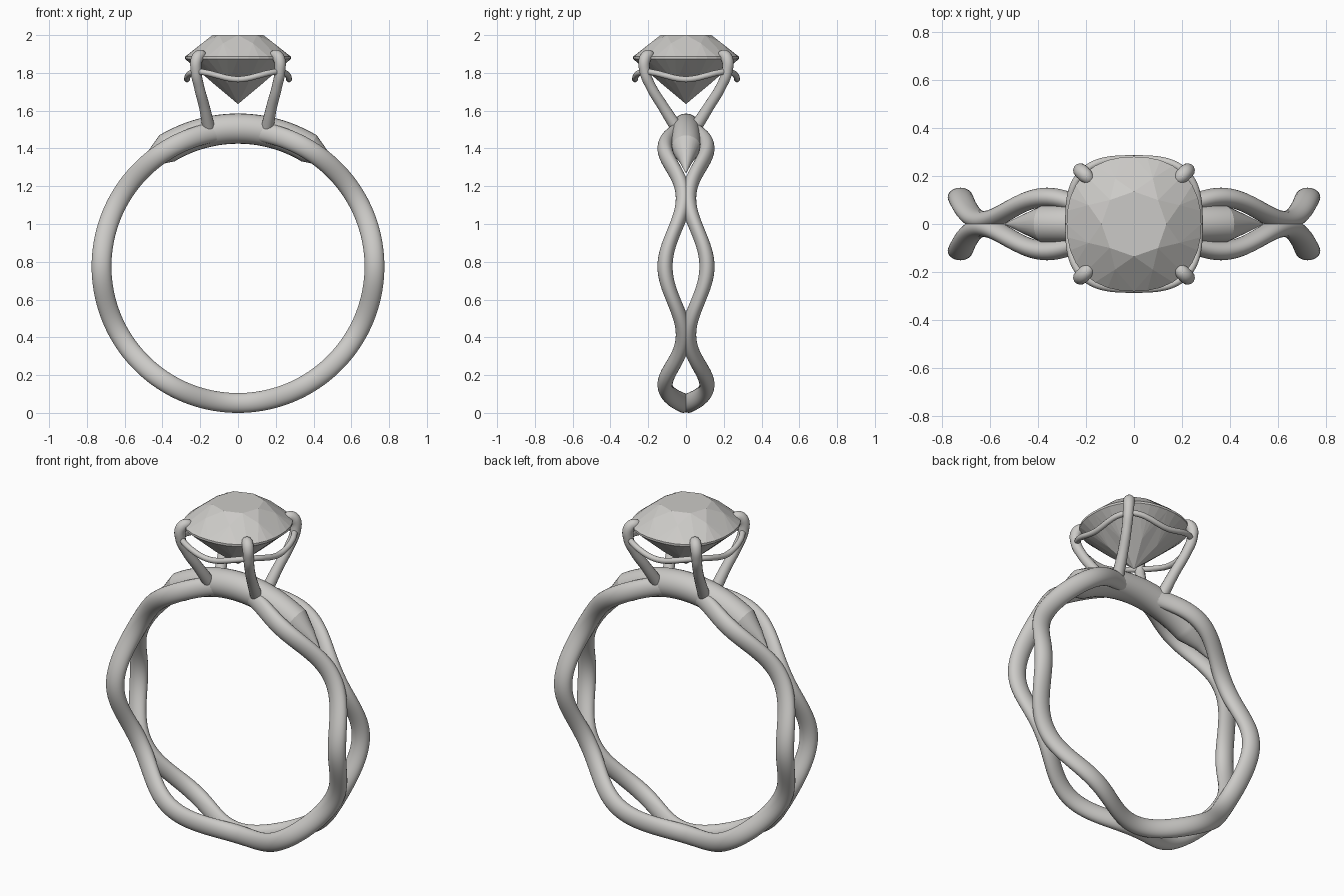
import bpy, bmesh
from math import sin, cos, pi, radians
from mathutils import Vector

cube = bpy.data.objects.get("Cube")
if cube:
    bpy.data.objects.remove(cube, do_unlink=True)

ZC, R = 0.775, 0.7225          # band centre height and centreline radius


def material(name, rgb):
    m = bpy.data.materials.new(name)
    m.use_nodes = True
    m.diffuse_color = (*rgb, 1)
    m.node_tree.nodes["Principled BSDF"].inputs["Base Color"].default_value = (*rgb, 1)
    return m


metal = material("pale_grey", (0.6, 0.59, 0.57))


def finish(obj, angle=None):
    obj.data.materials.clear()
    obj.data.materials.append(metal)
    bpy.ops.object.select_all(action='DESELECT')
    obj.select_set(True)
    bpy.context.view_layer.objects.active = obj
    if angle:
        bpy.ops.object.shade_smooth_by_angle(angle=radians(angle))


def from_bmesh(name, bm, angle=None):
    bmesh.ops.recalc_face_normals(bm, faces=bm.faces)
    me = bpy.data.meshes.new(name)
    bm.to_mesh(me)
    bm.free()
    obj = bpy.data.objects.new(name, me)
    bpy.context.collection.objects.link(obj)
    finish(obj, angle)


def arc_sweep(name, stations, closed, angle, sides=24):
    """Sweep an ellipse round the finger circle; station = angle, y, radius, radial size, y size."""
    bm = bmesh.new()
    rings = []
    for t, y, r, a, b in stations:
        ring = []
        for k in range(sides):
            u = 2 * pi * k / sides
            d = r + a * cos(u)
            ring.append(bm.verts.new((d * sin(t), y + b * sin(u), ZC + d * cos(t))))
        rings.append(ring)
    pairs = list(zip(rings, rings[1:]))
    if closed:
        pairs.append((rings[-1], rings[0]))
    else:
        bm.faces.new(rings[0])
        bm.faces.new(rings[-1])
    for p, q in pairs:
        for k in range(sides):
            n = (k + 1) % sides
            bm.faces.new((p[k], p[n], q[n], q[k]))
    from_bmesh(name, bm, angle)


def wire(name, points, depth, radii=None, cyclic=False):
    """Round wire along a smooth path, turned into a mesh."""
    cu = bpy.data.curves.new(name, 'CURVE')
    cu.dimensions = '3D'
    cu.bevel_depth, cu.bevel_resolution, cu.resolution_u = depth, 5, 8
    cu.use_fill_caps = True
    sp = cu.splines.new('BEZIER')
    sp.bezier_points.add(len(points) - 1)
    for i, (bp, p) in enumerate(zip(sp.bezier_points, points)):
        bp.co = p
        bp.handle_left_type = bp.handle_right_type = 'AUTO'
        bp.radius = radii[i] if radii else 1
    sp.use_cyclic_u = cyclic
    obj = bpy.data.objects.new(name, cu)
    bpy.context.collection.objects.link(obj)
    finish(obj)
    bpy.ops.object.convert(target='MESH')
    finish(bpy.context.object, 50)


# Two mirrored wavy strands that touch six times round the band
for side, label in ((-1, "front"), (1, "back")):
    st = []
    for i in range(180):
        t = 2 * pi * i / 180
        st.append((t, side * (0.0625 - 0.0485 * cos(6 * t)), R, 0.0525, 0.04))
    arc_sweep(label + "_strand", st, True, 60)

# Thick bridge under the setting, tapering to a point between the strands
st = []
for deg in [-47, -39] + list(range(-31, 32, 2)) + [39, 47]:
    s = 0.08 * min(1, max(0.04, (47 - abs(deg)) / 16))
    st.append((radians(deg), 0, 0.73, s, s * 0.97))
arc_sweep("bridge", st, False, 20)

# Four claw prongs
claw = [(0.155, 0.05, 1.51), (0.178, 0.12, 1.62), (0.207, 0.187, 1.73),
        (0.222, 0.218, 1.81), (0.217, 0.217, 1.875), (0.2, 0.2, 1.893),
        (0.183, 0.183, 1.888), (0.174, 0.174, 1.882)]
sizes = [1.1, 0.95, 0.9, 0.95, 1.05, 1, 0.8, 0.25]
for sx, lx in ((1, "left"), (-1, "right")):
    for sy, ly in ((-1, "front"), (1, "back")):
        wire(f"{ly}_{lx}_prong", [(x * sx, y * sy, z) for x, y, z in claw], 0.03, sizes)


def cushion(a, r, n):
    """Point on a rounded square of half width r."""
    k = r / (abs(cos(a)) ** n + abs(sin(a)) ** n) ** (1 / n)
    return k * cos(a), k * sin(a)


# Gallery rail, dipping between the prongs
rail = []
for i in range(32):
    a = 2 * pi * i / 32
    rail.append((*cushion(a, 0.27, 3), 1.786 - 0.02 * cos(4 * a)))
wire("gallery_rail", rail, 0.016, cyclic=True)

# Faceted cushion stone
bm = bmesh.new()


def ring(count, r, z, offset=0.0):
    return [bm.verts.new((*cushion(2 * pi * (i + offset) / count, r, 2.3), z))
            for i in range(count)]


def facets(main, mid, girdle):
    """Kite facets below each main vertex, fanned facets beside them."""
    for i in range(8):
        j = (i + 1) % 8
        g = [girdle[(4 * i + k) % 32] for k in range(5)]
        if len(main) == 8:
            bm.faces.new((main[i], main[j], mid[i]))
            bm.faces.new((main[i], mid[i], g[0]))
            bm.faces.new((main[i], g[0], mid[i - 1]))
        else:
            bm.faces.new((main[0], mid[i], g[0]))
            bm.faces.new((main[0], g[0], mid[i - 1]))
        for p, q in zip(g, g[1:]):
            bm.faces.new((mid[i], p, q))


table = ring(8, 0.135, 2.0)
top_girdle = ring(32, 0.28, 1.886)
low_girdle = ring(32, 0.28, 1.874)
bm.faces.new(table)
facets(table, ring(8, 0.2, 1.957, 0.5), top_girdle)
culet = [bm.verts.new(Vector((0, 0, 1.635)))]
facets(culet, ring(8, 0.135, 1.742, 0.5), low_girdle)
for i in range(32):
    j = (i + 1) % 32
    bm.faces.new((top_girdle[i], top_girdle[j], low_girdle[j], low_girdle[i]))
from_bmesh("stone", bm)
